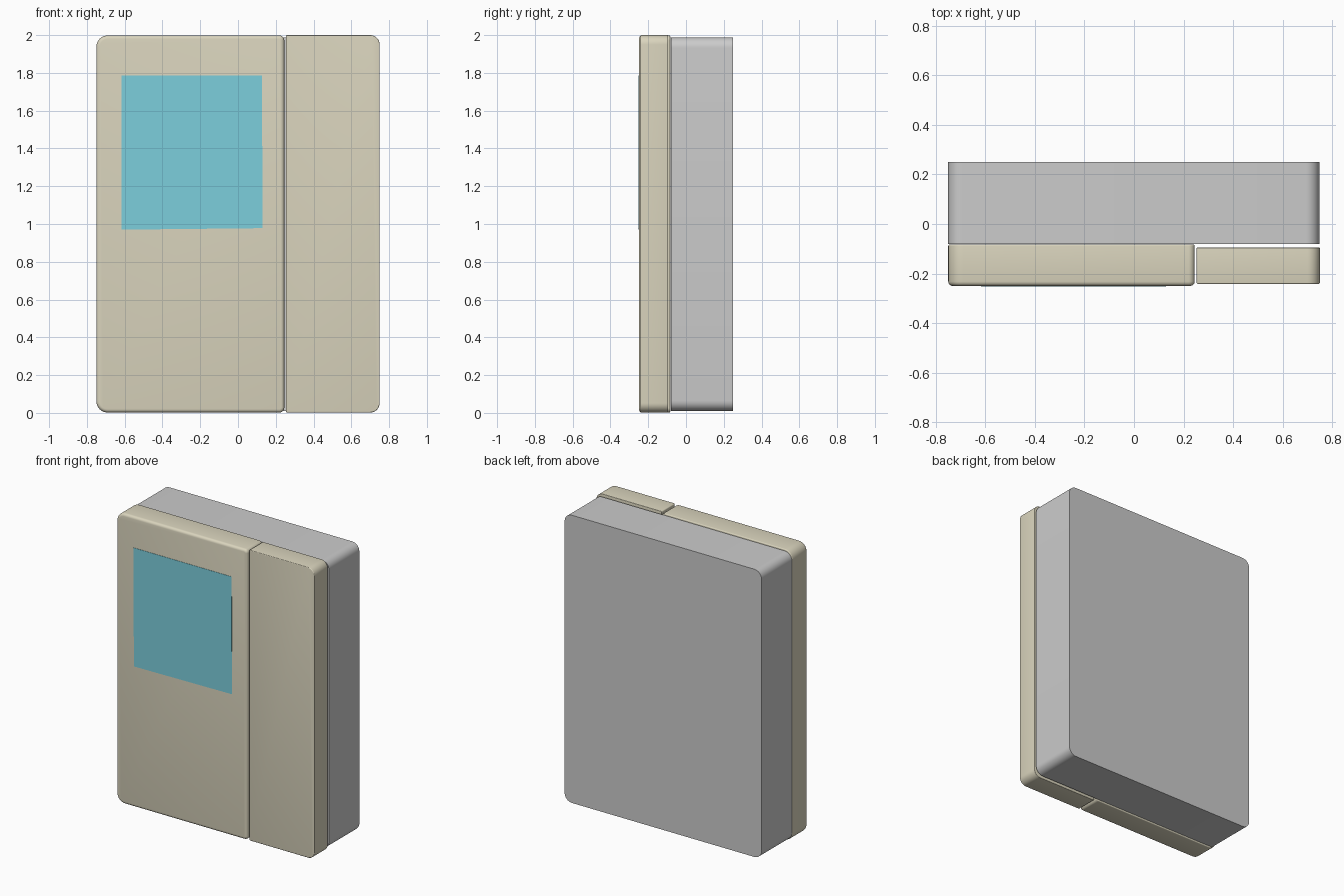
import bpy, bmesh, math

if "Cube" in bpy.data.objects:
    bpy.data.objects.remove(bpy.data.objects["Cube"])


def colour(name, rgb):
    m = bpy.data.materials.new(name)
    m.diffuse_color = (*rgb, 1)
    m.use_nodes = True
    m.node_tree.nodes["Principled BSDF"].inputs["Base Color"].default_value = m.diffuse_color
    return m


def outline(x0, x1, z0, z1, r_left, r_right, inset, n=8):
    """Rounded rectangle in the XZ plane, counter-clockwise from the top right."""
    pts = []
    for sx, sz, a0 in ((1, 1, 0), (-1, 1, 90), (-1, -1, 180), (1, -1, 270)):
        r = r_right if sx > 0 else r_left
        cx = x1 - r if sx > 0 else x0 + r
        cz = z1 - r if sz > 0 else z0 + r
        for i in range(n + 1):
            a = math.radians(a0 + 90 * i / n)
            pts.append((cx + (r - inset) * math.cos(a), cz + (r - inset) * math.sin(a)))
    return pts


def rounded_slab(name, x, y, z, r_left, r_right, front=0.0, back=0.0, mat=None):
    """Slab along Y with rounded corners and optionally rounded front/back rims."""
    stations = []
    for rim, y_edge, sign in ((back, y[1], -1), (front, y[0], 1)):
        arc = [(0, y_edge)]
        if rim:
            arc = []
            for i in range(5):
                a = math.pi / 2 * i / 4
                arc.append((rim * (1 - math.sin(a)), y_edge + sign * rim * (1 - math.cos(a))))
        stations += arc if sign < 0 else arc[::-1]
    bm = bmesh.new()
    rings = [[bm.verts.new((px, sy, pz)) for px, pz in outline(*x, *z, r_left, r_right, ins)]
             for ins, sy in stations]
    for a, b in zip(rings, rings[1:]):
        for i in range(len(a)):
            j = (i + 1) % len(a)
            bm.faces.new((a[i], a[j], b[j], b[i]))
    bm.faces.new(rings[0])
    bm.faces.new(rings[-1])
    bmesh.ops.recalc_face_normals(bm, faces=bm.faces)
    return finish(name, bm, mat, True)


def finish(name, bm, mat, smooth=False):
    me = bpy.data.meshes.new(name)
    bm.to_mesh(me)
    bm.free()
    ob = bpy.data.objects.new(name, me)
    bpy.context.collection.objects.link(ob)
    if mat:
        me.materials.append(mat)
    if smooth:
        bpy.ops.object.select_all(action='DESELECT')
        ob.select_set(True)
        bpy.context.view_layer.objects.active = ob
        bpy.ops.object.shade_smooth_by_angle(angle=math.radians(35))
    return ob


beige = colour("beige", (0.70, 0.66, 0.51))
blue = colour("blue_glass", (0.20, 0.62, 0.72))

# Grey rear housing
rounded_slab("housing", (-0.75, 0.748), (-0.08, 0.25), (0.01, 1.988), 0.055, 0.055)

# Wide front door and narrow side panel
rounded_slab("door", (-0.75, 0.245), (-0.25, -0.083), (0.002, 1.998), 0.06, 0.025,
             front=0.018, back=0.006, mat=beige)
rounded_slab("side_panel", (0.253, 0.75), (-0.242, -0.095), (0.002, 2.0), 0.008, 0.05,
             front=0.005, back=0.003, mat=beige)

# Window pane, a hair proud of the door and slightly out of square
bm = bmesh.new()
corners = ((-0.618, 1.785), (-0.616, 0.97), (0.13, 0.978), (0.127, 1.785))
rings = [[bm.verts.new((px, py, pz)) for px, pz in corners] for py in (-0.252, -0.245)]
bm.faces.new(rings[0])
bm.faces.new(rings[1][::-1])
for i in range(4):
    j = (i + 1) % 4
    bm.faces.new((rings[0][i], rings[0][j], rings[1][j], rings[1][i]))
bmesh.ops.recalc_face_normals(bm, faces=bm.faces)
finish("window", bm, blue)
